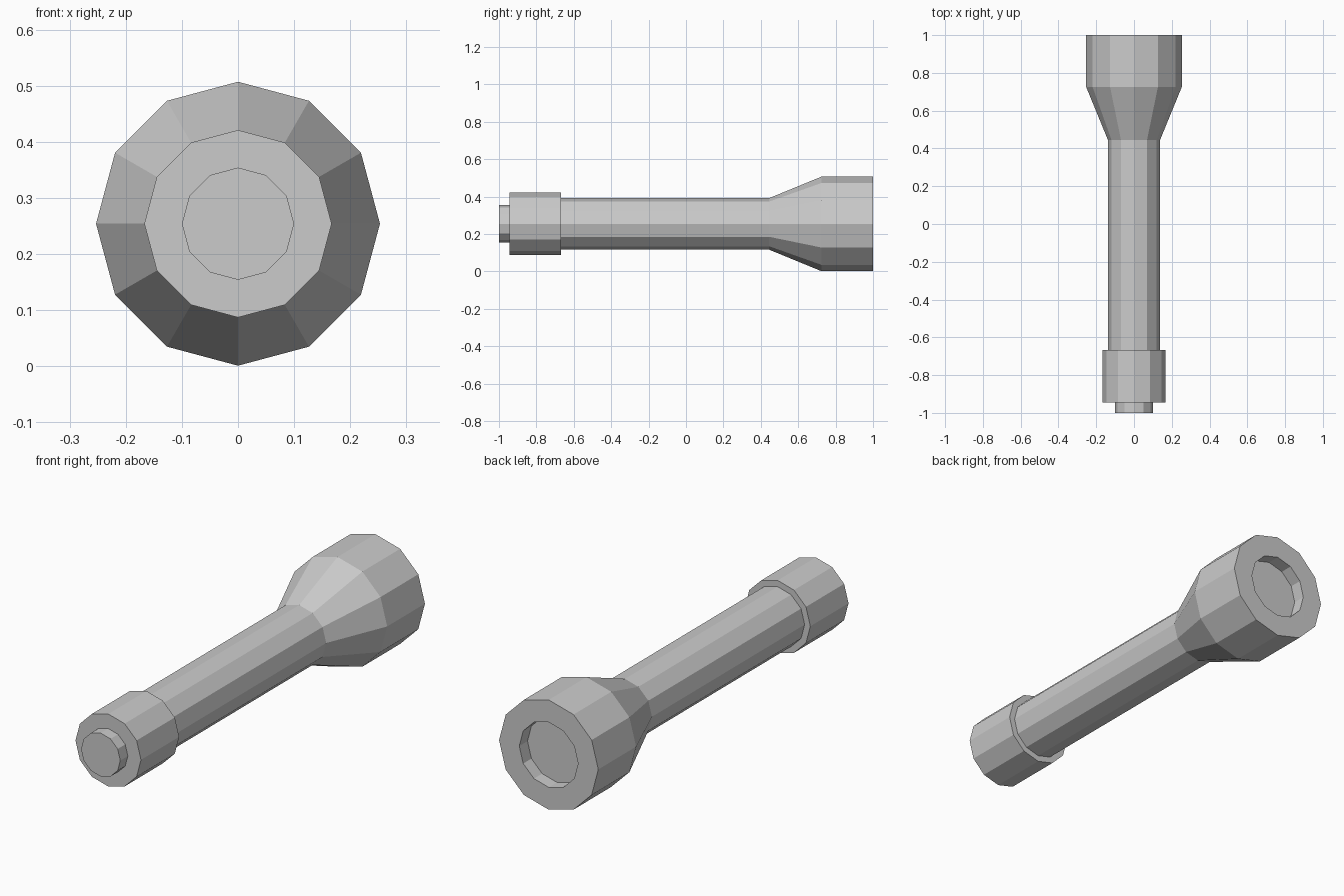
import bpy, bmesh
from math import cos, sin, tau

if "Cube" in bpy.data.objects:
    bpy.data.objects.remove(bpy.data.objects["Cube"])

SIDES = 12
AXIS_Z = 0.254


def lathe(name, profile, cap_start=False, cap_end=False):
    """Revolve (y, radius) points around the long axis with flat facets."""
    bm = bmesh.new()
    rings = [[bm.verts.new((r * cos(tau * i / SIDES), y, AXIS_Z + r * sin(tau * i / SIDES)))
              for i in range(SIDES)] for y, r in profile]
    for a, b in zip(rings, rings[1:]):
        for i in range(SIDES):
            j = (i + 1) % SIDES
            bm.faces.new((a[i], a[j], b[j], b[i]))
    if cap_start:
        bm.faces.new(rings[0][::-1])
    if cap_end:
        bm.faces.new(rings[-1])
    # outward is the side facing away from the solid: front caps face -y
    bm.normal_update()
    if bm.faces[:][0].normal.dot(bm.faces[:][0].calc_center_median()) < 0 and not cap_end:
        pass
    bmesh.ops.recalc_face_normals(bm, faces=bm.faces)
    mesh = bpy.data.meshes.new(name)
    bm.to_mesh(mesh)
    bm.free()
    obj = bpy.data.objects.new(name, mesh)
    bpy.context.collection.objects.link(obj)
    return obj


# whole casing: tail button, tail cap, barrel, flared head and recessed lens
lathe("flashlight_body", [
    (-1.0, 0.10), (-0.945, 0.10),        # tail button
    (-0.945, 0.167), (-0.667, 0.167),    # tail cap
    (-0.667, 0.138), (0.445, 0.138),     # barrel
    (0.725, 0.253), (1.0, 0.253),        # flared head
    (1.0, 0.15), (0.94, 0.15),           # rim and lens recess
], cap_start=True, cap_end=True)
